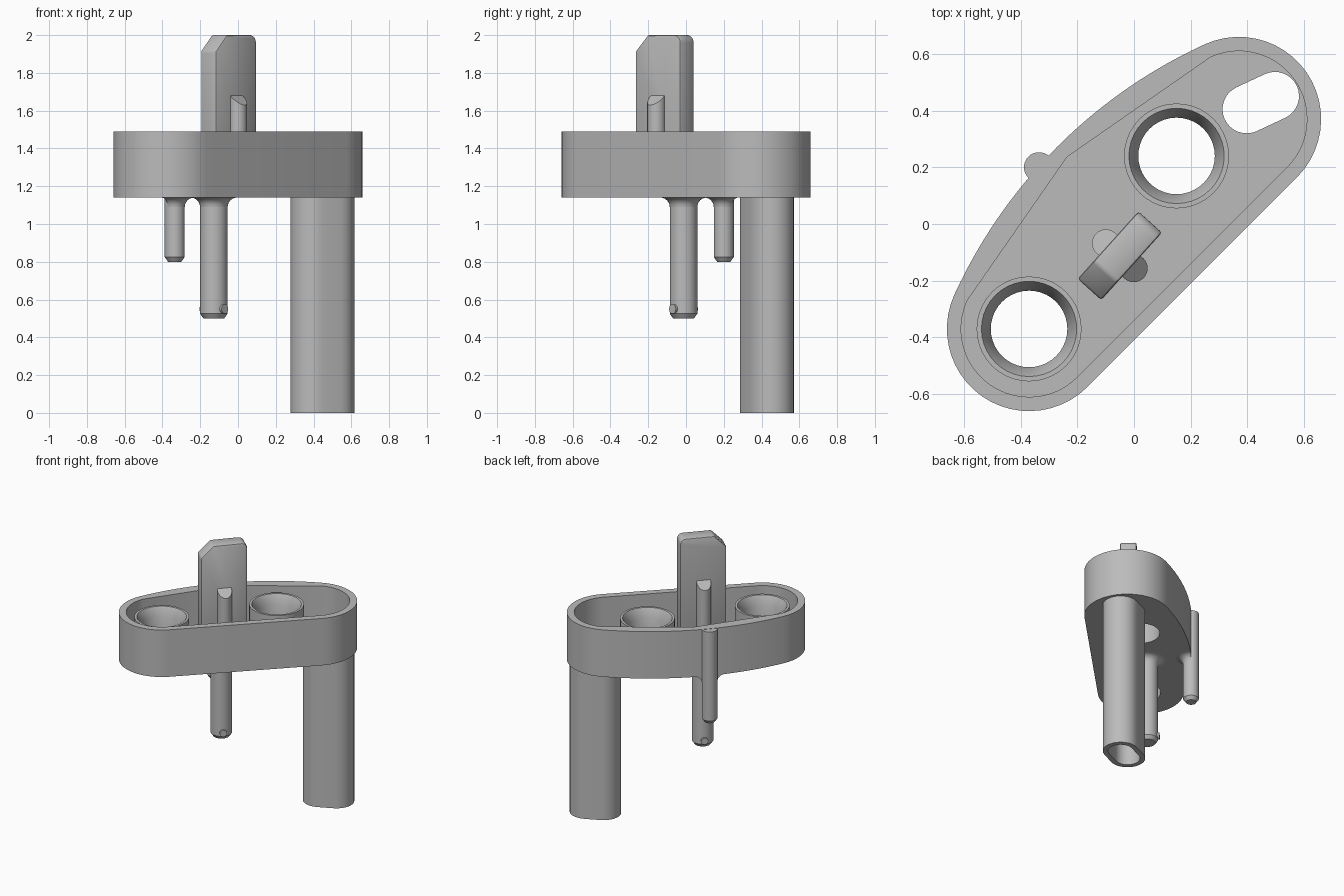
import bpy, bmesh
from math import sin, cos, pi, radians, atan2
from mathutils import Matrix, Vector

old = bpy.data.objects.get("Cube")
if old:
    bpy.data.objects.remove(old)

GREY = bpy.data.materials.new("plain_grey")
GREY.use_nodes = True
GREY.diffuse_color = (0.5, 0.5, 0.5, 1)
GREY.node_tree.nodes["Principled BSDF"].inputs["Base Color"].default_value = (0.5, 0.5, 0.5, 1)

BASE, FLOOR, RIM = 1.14, 1.19, 1.49
PARTS = []


def finish(name, bm, matrix=None, keep=True):
    if matrix:
        bm.transform(matrix)
    bmesh.ops.recalc_face_normals(bm, faces=bm.faces)
    mesh = bpy.data.meshes.new(name)
    bm.to_mesh(mesh)
    bm.free()
    mesh.materials.append(GREY)
    obj = bpy.data.objects.new(name, mesh)
    bpy.context.collection.objects.link(obj)
    if keep:
        PARTS.append(obj)
    else:
        obj.hide_render = True
    return obj


def prism(name, outline, z0, z1, matrix=None, keep=True):
    bm = bmesh.new()
    face = bm.faces.new([bm.verts.new((x, y, z0)) for x, y in outline])
    top = bmesh.ops.extrude_face_region(bm, geom=[face], use_keep_orig=True)
    verts = [v for v in top["geom"] if isinstance(v, bmesh.types.BMVert)]
    bmesh.ops.translate(bm, verts=verts, vec=(0, 0, z1 - z0))
    return finish(name, bm, matrix, keep)


def lathe(name, profile, centre, closed=False, keep=True, segments=40, shape=None):
    """Turn (radius, z) points around a vertical axis."""
    bm = bmesh.new()
    verts = [bm.verts.new((r, 0, z)) for r, z in profile]
    edges = [bm.edges.new(p) for p in zip(verts, verts[1:])]
    if closed:
        edges.append(bm.edges.new((verts[-1], verts[0])))
    bmesh.ops.spin(bm, geom=verts + edges, axis=(0, 0, 1), cent=(0, 0, 0),
                   angle=2 * pi, steps=segments, use_duplicate=False)
    bmesh.ops.remove_doubles(bm, verts=bm.verts, dist=0.0002)
    if shape:
        shape(bm)
    return finish(name, bm, Matrix.Translation((*centre, 0)), keep)


def apply_modifiers(obj):
    graph = bpy.context.evaluated_depsgraph_get()
    mesh = bpy.data.meshes.new_from_object(obj.evaluated_get(graph))
    obj.modifiers.clear()
    obj.data = mesh


def boolean(obj, cutters, operation="DIFFERENCE"):
    for cutter in cutters:
        mod = obj.modifiers.new("cut", "BOOLEAN")
        mod.operation, mod.solver, mod.object = operation, "EXACT", cutter
    apply_modifiers(obj)
    for cutter in cutters:
        bpy.data.objects.remove(cutter)


def arc(cx, cy, r, a0, a1, n):
    return [(cx + r * cos(a0 + (a1 - a0) * i / n), cy + r * sin(a0 + (a1 - a0) * i / n))
            for i in range(n + 1)]


def body_outline(inset, bulge_steps):
    """Two round ends, one straight side and one bowed side."""
    half, big = 0.523, 1.79
    lean = atan2(big - 0.384, half)
    r = 0.29 - inset
    return (arc(half, 0, r, -pi / 2, lean, 22)
            + arc(0, 0.384 - big, big - inset, lean, pi - lean, bulge_steps)[1:-1]
            + arc(-half, 0, r, pi - lean, 1.5 * pi, 22))


def capsule(r):
    h = 0.055
    return arc(h, 0, r, -pi / 2, pi / 2, 16) + arc(-h, 0, r, pi / 2, 1.5 * pi, 16)


TURN = Matrix.Rotation(pi / 4, 4, "Z")
LEG = Matrix.Translation((0.447, 0.428, 0)) @ Matrix.Rotation(radians(25), 4, "Z")
BOSSES = [(0.15, 0.24), (-0.37, -0.37)]
SLOT_R, HOLE_R = 0.085, 0.135

# Open tray with its pocket, two round holes and the slot
tray = prism("tray", body_outline(0, 24), BASE, RIM, TURN)
cutters = [prism("pocket_cutter", body_outline(0.05, 2), FLOOR, RIM + 0.2, TURN, False),
           prism("slot_cutter", capsule(SLOT_R), BASE - 0.1, RIM, LEG, False)]
for spot in BOSSES:
    cutters.append(lathe("hole_cutter", [(0, BASE - 0.1), (HOLE_R, BASE - 0.1),
                                         (HOLE_R, RIM), (0, RIM)], spot, keep=False))
boolean(tray, cutters)

# Countersunk collars around the round holes
for i, spot in enumerate(BOSSES):
    lathe(f"collar_{i + 1}", [(HOLE_R, FLOOR), (0.185, FLOOR), (0.185, 1.455),
                              (0.168, 1.455), (HOLE_R, 1.39)], spot, closed=True)

# Long hollow leg
leg = prism("hollow_leg", capsule(0.12), 0, BASE, LEG)
boolean(leg, [prism("leg_cutter", capsule(SLOT_R), -0.1, BASE + 0.1, LEG, False)])

# Pegs below the tray, each with a chamfered tip and a flared root
PEG, SIDE_PEG = (-0.128, -0.013), (-0.335, 0.2)


def peg(name, spot, r, bottom, top):
    lathe(name, [(0, bottom), (r - 0.018, bottom), (r, bottom + 0.025), (r, top), (0, top)],
          spot, segments=32)
    f = 0.05
    curve = [(r + f - f * cos(a), BASE - f + f * sin(a)) for a in (i * pi / 12 for i in range(7))]
    flare = lathe(name + "_root", [(0, BASE - f)] + curve + [(0, BASE)], spot, segments=32)
    boolean(flare, [prism("root_limit", body_outline(0, 24), BASE - 0.2, RIM, TURN, False)],
            "INTERSECT")


peg("long_peg", PEG, 0.073, 0.5, FLOOR - 0.02)
peg("side_peg", SIDE_PEG, 0.053, 0.8, RIM - 0.002)

# Cross pin near the tip of the long peg
bm = bmesh.new()
bmesh.ops.create_cone(bm, cap_ends=True, segments=20, radius1=0.025, radius2=0.025, depth=0.166)
finish("cross_pin", bm, Matrix.Translation((*PEG, 0.55))
       @ Matrix.Rotation(-pi / 4, 4, "Z") @ Matrix.Rotation(pi / 2, 4, "Y"))

# Upright blade with one large chamfer and one rounded corner
BLADE_ANGLE = radians(48)
MID = Vector((-0.05, -0.112))
L, W = 0.16, 0.056
side = [(-L, FLOOR - 0.02), (L, FLOOR - 0.02)] + arc(L - 0.04, 1.96, 0.04, 0, pi / 2, 6)
side += [(0.085 - L, 2), (-L, 1.915)]
blade = prism("blade", side, -W, W, Matrix.Translation((*MID, 0))
              @ Matrix.Rotation(BLADE_ANGLE, 4, "Z") @ Matrix.Rotation(pi / 2, 4, "X"))
bevel = blade.modifiers.new("soft_edges", "BEVEL")
bevel.width, bevel.segments, bevel.limit_method = 0.01, 2, "ANGLE"
bevel.angle_limit = radians(40)
apply_modifiers(blade)

# Slant-topped rods on both faces of the blade
out = Vector((sin(BLADE_ANGLE), -cos(BLADE_ANGLE)))
for label, sign in (("front", 1), ("back", -1)):
    def slant(bm, way=out * sign):
        for v in bm.verts:
            if v.co.z > 1.5:
                v.co.z = 1.68 - 0.85 * (v.co.xy.dot(way) + 0.01)
    lathe(f"{label}_rod", [(0, FLOOR - 0.02), (0.049, FLOOR - 0.02), (0.049, 1.68), (0, 1.68)],
          MID + out * sign * 0.066, segments=32, shape=slant)

# Smooth curved walls, keep edges crisp
bpy.ops.object.select_all(action="DESELECT")
for obj in PARTS:
    obj.select_set(True)
bpy.context.view_layer.objects.active = tray
bpy.ops.object.shade_smooth_by_angle(angle=radians(30))
